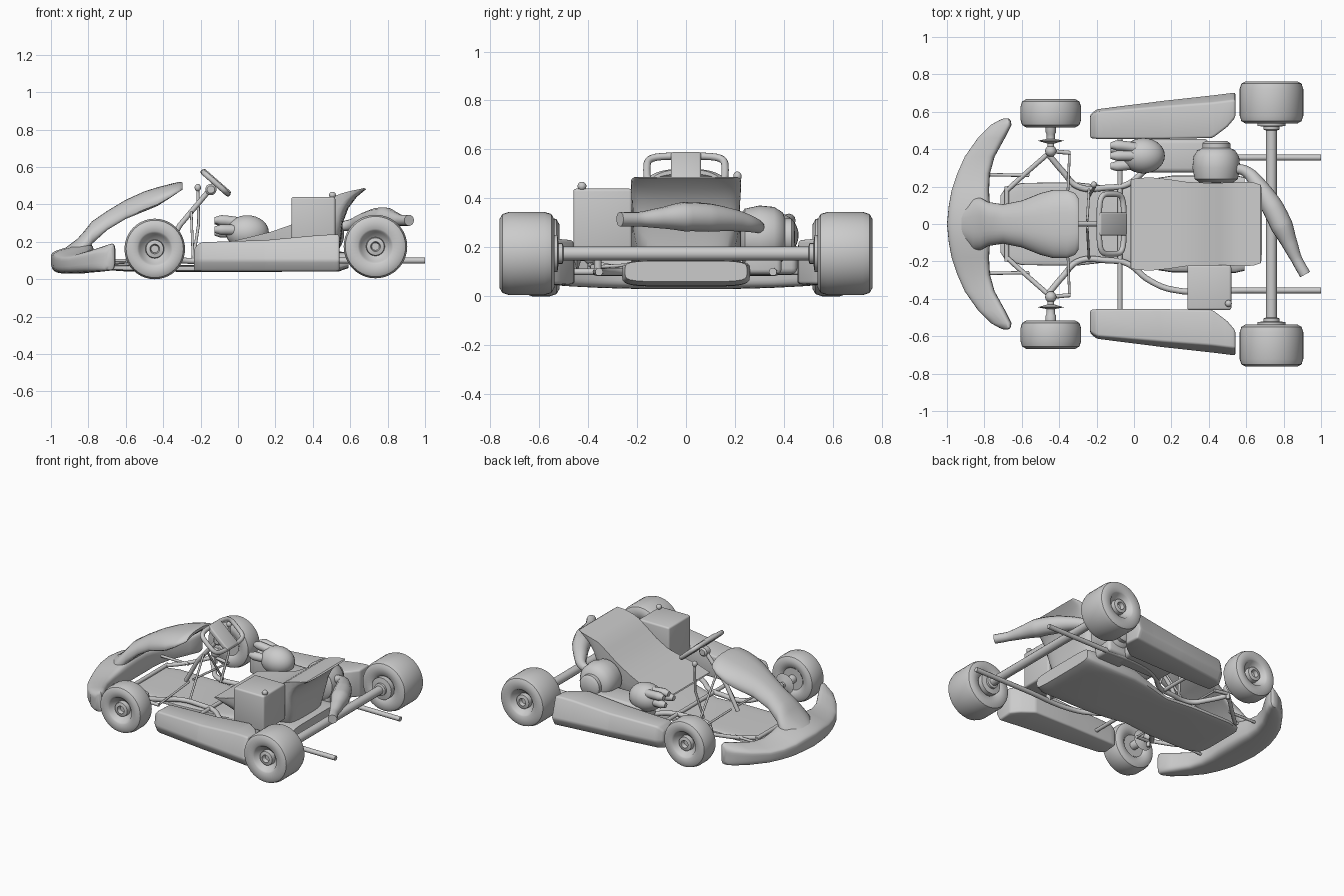
import bpy, bmesh, math
from mathutils import Vector, Matrix

if "Cube" in bpy.data.objects:
    bpy.data.objects.remove(bpy.data.objects["Cube"])


def finish(obj, angle=40):
    bpy.ops.object.select_all(action='DESELECT')
    obj.select_set(True)
    bpy.context.view_layer.objects.active = obj
    bpy.ops.object.shade_smooth_by_angle(angle=math.radians(angle))
    return obj


def from_bm(name, bm, angle=40):
    bmesh.ops.recalc_face_normals(bm, faces=bm.faces)
    me = bpy.data.meshes.new(name)
    bm.to_mesh(me)
    bm.free()
    obj = bpy.data.objects.new(name, me)
    bpy.context.collection.objects.link(obj)
    return finish(obj, angle)


def loft(name, rings, bevel=0, angle=40):
    bm = bmesh.new()
    vs = [[bm.verts.new(p) for p in r] for r in rings]
    n = len(vs[0])
    for a, b in zip(vs, vs[1:]):
        for i in range(n):
            j = (i + 1) % n
            bm.faces.new((a[i], a[j], b[j], b[i]))
    bm.faces.new(vs[0])
    bm.faces.new(vs[-1])
    if bevel:
        bmesh.ops.bevel(bm, geom=bm.edges[:], offset=bevel, segments=3, profile=0.5, affect='EDGES')
    return from_bm(name, bm, angle)


def lathe(name, prof, centre, side=1, n=40):
    # profile of (radius, distance along y)
    cx, cy, cz = centre
    return loft(name, [[(cx + r * math.cos(k * math.tau / n), cy + side * d, cz + r * math.sin(k * math.tau / n))
                        for k in range(n)] for r, d in prof])


def oval(n, power):
    out = []
    for k in range(n):
        c, s = math.cos(k * math.tau / n), math.sin(k * math.tau / n)
        out.append((math.copysign(abs(c) ** power, c), math.copysign(abs(s) ** power, s)))
    return out


def tube(name, pts, r, radii=None, smooth=True, cyclic=False):
    cu = bpy.data.curves.new(name, 'CURVE')
    cu.dimensions = '3D'
    cu.bevel_depth, cu.bevel_resolution, cu.use_fill_caps = r, 4, True
    cu.resolution_u = 8
    smooth = smooth and len(pts) > 2
    sp = cu.splines.new('BEZIER' if smooth else 'POLY')
    seq = sp.bezier_points if smooth else sp.points
    seq.add(len(pts) - 1)
    for i, p in enumerate(pts):
        if smooth:
            seq[i].co = p
            seq[i].handle_left_type = seq[i].handle_right_type = 'AUTO'
        else:
            seq[i].co = (*p, 1)
        seq[i].radius = radii[i] if radii else 1
    sp.use_cyclic_u = cyclic
    obj = bpy.data.objects.new(name, cu)
    bpy.context.collection.objects.link(obj)
    bpy.ops.object.select_all(action='DESELECT')
    obj.select_set(True)
    bpy.context.view_layer.objects.active = obj
    bpy.ops.object.convert(target='MESH')
    return finish(bpy.context.object)


def ball(name, c, size):
    bm = bmesh.new()
    bmesh.ops.create_uvsphere(bm, u_segments=28, v_segments=16, radius=1)
    bm.transform(Matrix.Translation(c) @ Matrix.Diagonal((*size, 1)))
    return from_bm(name, bm)


def box(name, lo, hi, bevel, mat=None):
    lo, hi = Vector(lo), Vector(hi)
    bm = bmesh.new()
    bmesh.ops.create_cube(bm, size=1)
    bm.transform(Matrix.Translation((lo + hi) / 2) @ Matrix.Diagonal((*(hi - lo), 1)))
    bmesh.ops.bevel(bm, geom=bm.edges[:], offset=bevel, segments=3, profile=0.5, affect='EDGES')
    if mat:
        bm.transform(mat)
    return from_bm(name, bm)


def wheel(name, c, R, w, side):
    prof = [(.001, -w + .02), (.075, -w + .02), (.09, -w + .005), (R - .03, -w), (R - .009, -w + .012),
            (R, -w + .04), (R, w - .04), (R - .009, w - .012), (R - .03, w), (.095, w - .006), (.085, w - .012),
            (.078, w - .03), (.05, w - .05), (.047, w - .02), (.026, w - .015), (.02, w - .04), (.001, w - .04)]
    lathe(name, prof, c, side)


# Both-side parts: wheels, spindles, frame and side pods
for s, tag in ((1, "left"), (-1, "right")):
    wheel("rear_wheel_" + tag, (.735, s * .65, .175), .17, .112, s)
    wheel("front_wheel_" + tag, (-.445, s * .592, .162), .162, .075, s)
    lathe("rear_hub_" + tag, [(.03, .5), (.042, .505), (.042, .52), (.075, .525), (.075, .56)], (.735, 0, .175), s)
    lathe("front_spindle_" + tag, [(.001, .36), (.018, .37), (.018, .43), (.07, .445), (.022, .455), (.022, .48),
                                   (.028, .49), (.028, .54)], (-.445, 0, .162), s)
    ball("kingpin_ball_" + tag, (-.445, s * .39, .162), (.03, .03, .032))
    tube("kingpin_" + tag, [(-.445, s * .39, .09), (-.445, s * .39, .19)], .012)
    tube("main_rail_" + tag, [(1, s * .355, .1), (.6, s * .355, .1), (.2, s * .35, .1), (.08, s * .3, .1),
                              (-.04, s * .21, .1), (-.14, s * .195, .1), (-.3, s * .2, .1), (-.38, s * .28, .11),
                              (-.46, s * .375, .13)], .016)
    tube("front_rail_" + tag, [(-.46, s * .375, .13), (-.58, s * .27, .1), (-.68, s * .18, .09)], .013)
    tube("bumper_mount_" + tag, [(-.86, s * .265, .1), (-.56, s * .26, .1)], .009)
    tube("pod_mount_" + tag, [(-.075, s * .19, .1), (-.075, s * .48, .1)], .013)
    tube("steering_arm_" + tag, [(-.445, s * .39, .13), (-.34, s * .38, .12)], .011)
    tube("tie_rod_" + tag, [(-.345, s * .375, .12), (-.36, s * .02, .14)], .007)
    tube("column_strut_" + tag, [(-.25, s * .02, .36), (-.24, s * .19, .1)], .007)
    pod = []
    for x, yi, yt, yo, zt in ((-.235, .46, .575, .585, .165), (-.2, .455, .6, .615, .198), (.15, .455, .63, .66, .21),
                              (.42, .46, .65, .69, .235), (.5, .52, .66, .70, .24), (.542, .57, .665, .705, .24)):
        pod.append([(x, s * y, z) for y, z in ((yi, .05), (yi, zt - .005), (yt, zt), (yo, .1), (yo - .03, .042))])
    loft("side_pod_" + tag, pod, bevel=.012)

# Axle and cross tubes
tube("rear_axle", [(.735, -.54, .175), (.735, .54, .175)], .029)
tube("front_cross_tube", [(-.68, -.2, .09), (-.68, .2, .09)], .013)
tube("mid_cross_tube", [(-.075, -.2, .1), (-.075, .2, .1)], .013)

# Floor pan running from the nose to under the seat
rings = []
for x, hw, zb, zt in ((-.715, .15, .06, .075), (-.69, .19, .048, .078), (-.6, .22, .042, .078), (-.3, .222, .04, .075),
                      (-.1, .2, .04, .075), (.05, .235, .04, .1), (.2, .258, .04, .14), (.54, .262, .042, .148),
                      (.59, .25, .06, .145)):
    rings.append([(x, hw * u, (zt + zb) / 2 + (zt - zb) / 2 * v) for u, v in oval(28, .4)])
loft("floor_pan", rings)

# Front bumper, swept across the kart
half = [(0, -1, -.77, .03, .2), (.1, -.99, -.77, .03, .195), (.18, -.975, -.775, .03, .175),
        (.27, -.945, -.77, .032, .16), (.36, -.905, -.745, .035, .16), (.46, -.835, -.69, .04, .18),
        (.53, -.765, -.655, .045, .197), (.555, -.72, -.66, .05, .195), (.563, -.7, -.67, .07, .18)]
stations = [(-y, *r) for y, *r in half[:0:-1]] + half
rings = []
for y, xf, xb, zb, zt in stations:
    mid, rx = (xf + xb) / 2, (xb - xf) / 2
    rings.append([(mid + rx * u, y, (zb + zt) / 2 + (zt - zb) / 2 * (v if v < 0 else v * (1 + .45 * u) / 1.35))
                  for u, v in oval(28, .5)])
loft("front_bumper", rings)

# Nose panel
rings = []
for x, zt, zb, hw in ((-.98, .11, .08, .06), (-.92, .17, .09, .1), (-.86, .215, .1, .145), (-.82, .26, .13, .14),
                      (-.78, .31, .19, .118), (-.7, .365, .265, .105), (-.6, .425, .325, .125), (-.5, .47, .365, .165),
                      (-.43, .492, .395, .183), (-.36, .51, .445, .182), (-.315, .521, .483, .165),
                      (-.298, .518, .5, .14)):
    rings.append([(x, hw * u, (zt + zb) / 2 + (zt - zb) / 2 * v - .03 * (abs(u) ** 3)) for u, v in oval(32, .75)])
loft("nose_panel", rings)

# Covered seat: underside line, top rim line and half width
rings = []
for x, z, rx, rz, hw in ((-.02, .2, -.015, .207, .24), (.06, .14, .08, .23, .25), (.18, .07, .18, .255, .24),
                         (.32, .05, .28, .29, .225), (.45, .05, .38, .345, .22), (.53, .09, .46, .405, .22),
                         (.55, .2, .52, .447, .222), (.56, .3, .56, .461, .225), (.59, .38, .6, .472, .225),
                         (.635, .44, .64, .48, .222), (.685, .482, .675, .488, .21)):
    row = []
    for k in range(21):
        a = math.pi * (k / 20 - .5)
        t = 1 - abs(math.cos(a)) ** .65
        row.append((x + (rx - x) * t, hw * math.copysign(abs(math.sin(a)) ** .65, math.sin(a)), z + (rz - z) * t))
    rings.append(row)
loft("seat", rings)

# Fuel tank box and cap
box("tank", (.285, -.46, .19), (.52, -.22, .44), .012)
ball("tank_cap", (.505, -.425, .45), (.018, .018, .018))
tube("tank_mount", [(.4, -.36, .1), (.4, -.36, .2)], .015)

# Engine with ribbed air box and cylinder
box("engine_block", (.03, .275, .09), (.4, .455, .215), .025)
ball("air_box", (.05, .365, .25), (.115, .095, .092))
for i, (y, z) in enumerate(((.42, .31), (.365, .315), (.31, .265), (.4, .25))):
    tube(f"intake_{i}", [(-.125, y, z), (-.09, y, z), (.06, .365 + (y - .365) * .6, .25 + (z - .25) * .7)],
         .028, [.6, 1, 1])
lathe("engine_cylinder", [(.001, .22), (.09, .222), (.115, .24), (.128, .3), (.122, .36), (.1, .395), (.075, .405),
                          (.075, .43), (.06, .443), (.001, .445)], (.44, 0, .243))
box("engine_base", (.33, .24, .09), (.53, .39, .22), .02)

# Exhaust
tube("exhaust", [(.53, .3, .28), (.6, .28, .29), (.67, .2, .31), (.74, .09, .322), (.79, -.01, .325),
                 (.83, -.1, .32), (.87, -.19, .315), (.915, -.27, .315)], .06, [.4, .5, .75, .98, 1, .72, .5, .5])

# Steering wheel, column and hand lever
u, c = Vector((-.73, 0, .64)), Vector((-.12, 0, .515))
up = Vector((.64, 0, .73))
rim = [c + u * (.09 * b) + Vector((0, .16 * a, 0)) for a, b in oval(32, .45)]
tube("steering_rim", rim, .015, smooth=False, cyclic=True)
rot = Matrix((u, Vector((0, 1, 0)), up)).transposed().to_4x4()
box("steering_panel", (-.1, -.062, -.015), (.1, .062, .02), .01, Matrix.Translation(c) @ rot)
lathe("steering_boss", [(.02, -.03), (.03, -.02), (.03, .02), (.02, .03)], (-.145, 0, .48))
tube("steering_column", [c, (-.31, 0, .29), (-.4, 0, .13)], .014, smooth=False)
tube("lever_rod", [(-.24, .15, .1), (-.21, .2, .3), (-.215, .21, .48)], .008, smooth=False)
ball("lever_knob", (-.215, .21, .49), (.017, .017, .02))
